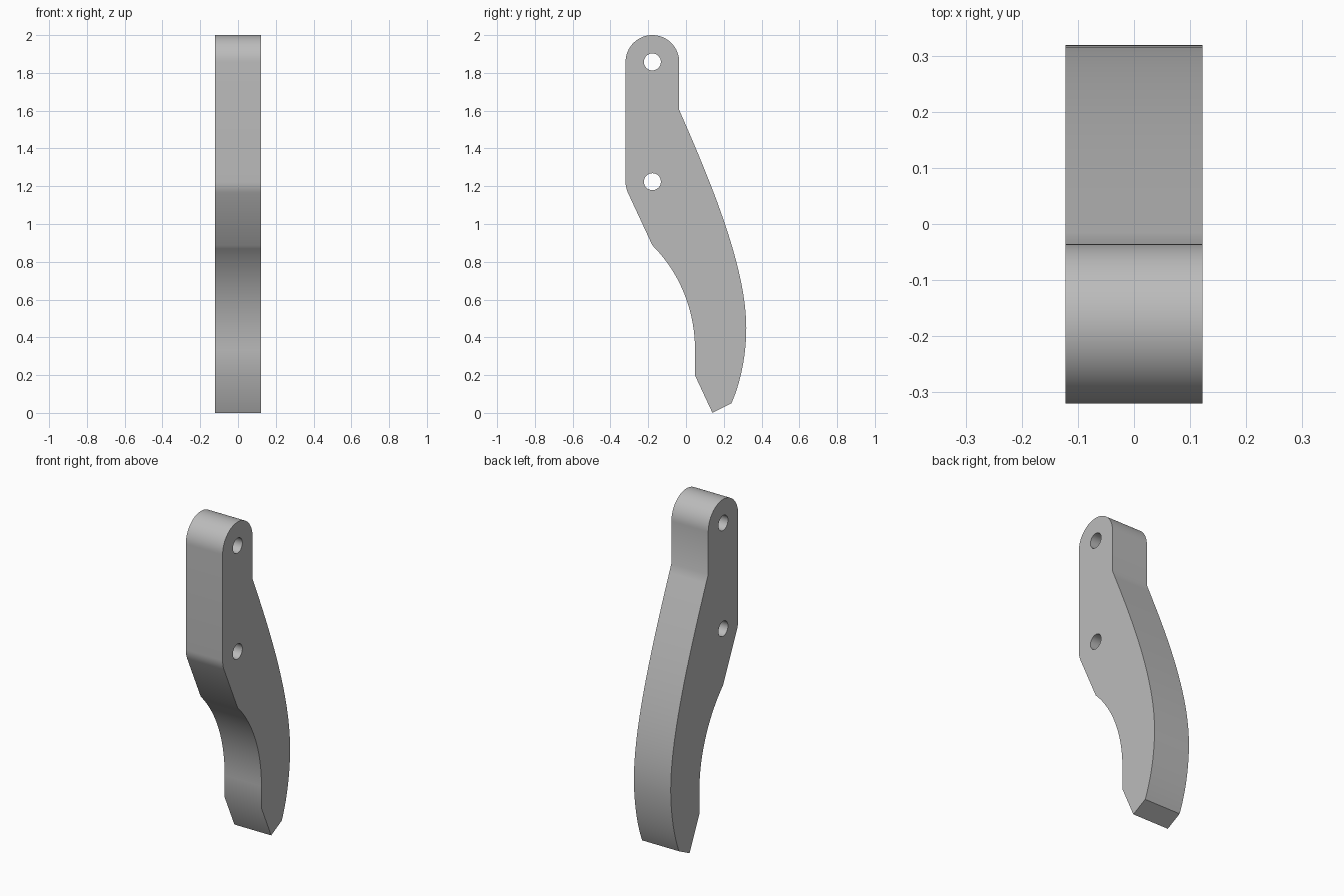
import bpy
import bmesh
from math import cos, sin, pi, radians
from mathutils import Vector
from mathutils.geometry import interpolate_bezier

if "Cube" in bpy.data.objects:
    bpy.data.objects.remove(bpy.data.objects["Cube"], do_unlink=True)

HALF_WIDTH = 0.122
PIVOT_Y, TOP_Z, LOW_Z = -0.178, 1.858, 1.224
END_R, HOLE_R = 0.142, 0.045

grey = bpy.data.materials.new("plain grey")
grey.use_nodes = True
colour = (0.5, 0.5, 0.5, 1)
grey.diffuse_color = colour
grey.node_tree.nodes["Principled BSDF"].inputs["Base Color"].default_value = colour


def arc(cz, r, start, end, steps):
    angles = [radians(start + (end - start) * i / steps) for i in range(steps + 1)]
    return [(PIVOT_Y + r * cos(a), cz + r * sin(a)) for a in angles]


def bezier(a, b, c, d, steps):
    pts = interpolate_bezier(*[Vector((*p, 0)) for p in (a, b, c, d)], steps + 1)
    return [(p.x, p.y) for p in pts]


def prism(name, outline, half):
    """Extrude a side outline (y, z) along x."""
    bm = bmesh.new()
    face = bm.faces.new([bm.verts.new((-half, y, z)) for y, z in outline])
    ext = bmesh.ops.extrude_face_region(bm, geom=[face])
    verts = [v for v in ext["geom"] if isinstance(v, bmesh.types.BMVert)]
    bmesh.ops.translate(bm, verts=verts, vec=(2 * half, 0, 0))
    bmesh.ops.recalc_face_normals(bm, faces=bm.faces)
    mesh = bpy.data.meshes.new(name)
    bm.to_mesh(mesh)
    bm.free()
    mesh.materials.append(grey)
    obj = bpy.data.objects.new(name, mesh)
    bpy.context.collection.objects.link(obj)
    return obj


# Outline: rounded top, front edge, hooked tip, curved back edge
outline = arc(TOP_Z, END_R, 0, 180, 32)
outline += arc(LOW_Z, END_R, 180, 205, 6)
outline += bezier((-0.178, 0.887), (-0.06, 0.77), (0.048, 0.58), (0.048, 0.33), 20)
outline += [(0.048, 0.198), (0.14, 0)]
outline += bezier((0.24, 0.05), (0.29, 0.16), (0.319, 0.31), (0.319, 0.45), 14)
outline += bezier((0.319, 0.45), (0.319, 0.78), (0.125, 1.236), (-0.036, 1.604), 24)[1:]
arm = prism("lever_arm", outline, HALF_WIDTH)

# Two bolt holes through the arm
for name, z in (("top_hole_cutter", TOP_Z), ("lower_hole_cutter", LOW_Z)):
    cutter = prism(name, arc(z, HOLE_R, 0, 348.75, 31), HALF_WIDTH * 2)
    cutter.hide_render = True
    cut = arm.modifiers.new(name, "BOOLEAN")
    cut.operation = "DIFFERENCE"
    cut.solver = "EXACT"
    cut.object = cutter

# Apply the cuts, drop the cutters and smooth the curved edges
bpy.ops.object.select_all(action="DESELECT")
arm.select_set(True)
bpy.context.view_layer.objects.active = arm
for mod in list(arm.modifiers):
    cutter = mod.object
    bpy.ops.object.modifier_apply(modifier=mod.name)
    bpy.data.objects.remove(cutter, do_unlink=True)
bpy.ops.object.shade_smooth_by_angle(angle=radians(30))
